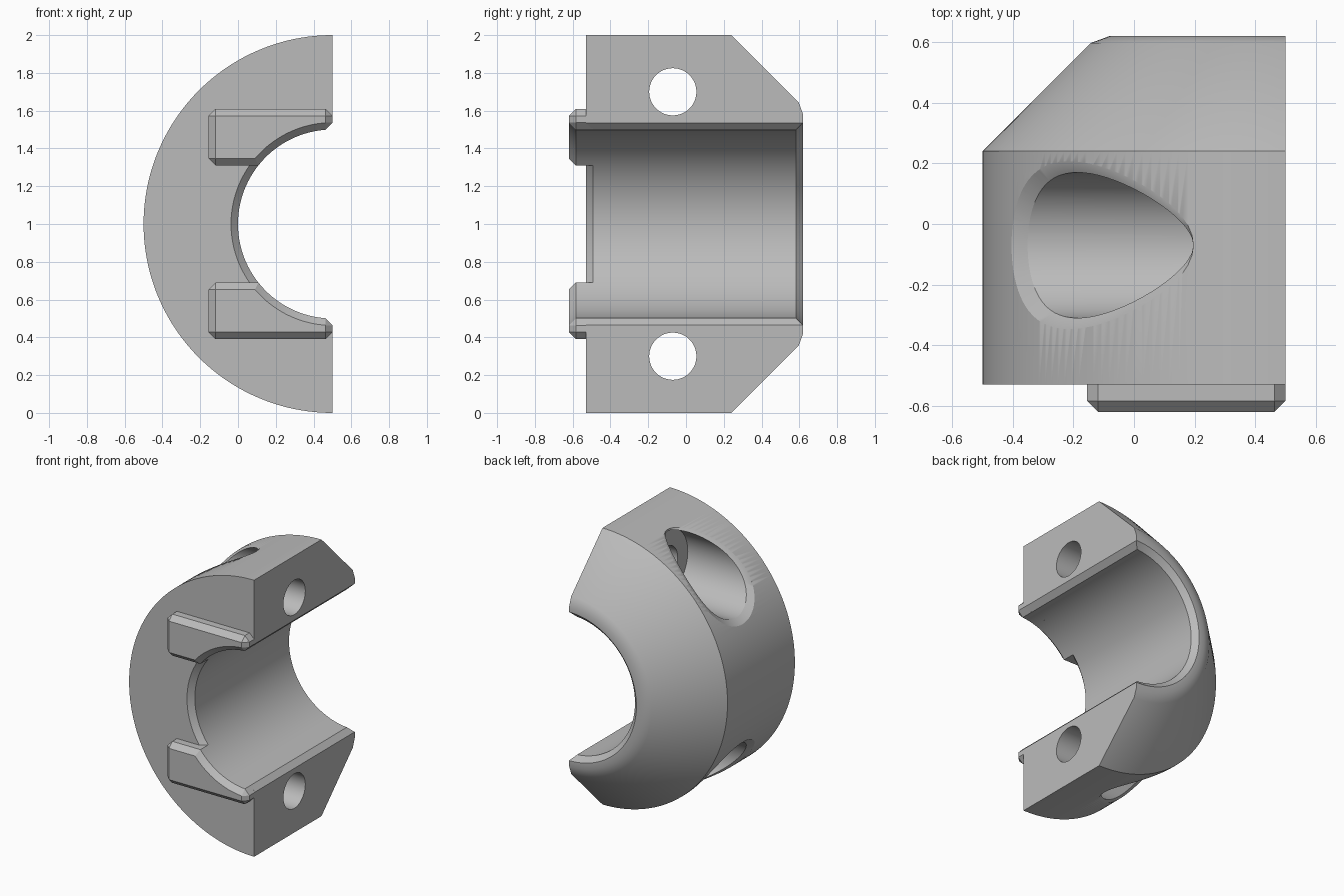
import bpy, bmesh, math
from mathutils import Vector

if "Cube" in bpy.data.objects:
    bpy.data.objects.remove(bpy.data.objects["Cube"])

AXIS_X, AXIS_Z = 0.5, 1.0      # bore axis
OUTER, BORE = 1.0, 0.5
BACK, FRONT = 0.62, -0.53
C = 0.037                      # general chamfer size
HOLE_Y, HOLE_Z = -0.07, 0.70   # bolt position, height relative to the axis

grey = bpy.data.materials.new("plain_grey")
grey.use_nodes = True
colour = (0.5, 0.5, 0.5, 1)
grey.diffuse_color = colour
grey.node_tree.nodes["Principled BSDF"].inputs["Base Color"].default_value = colour


def loft(name, rings):
    """Solid skinned through closed rings, capped at both ends."""
    bm = bmesh.new()
    loops = [[bm.verts.new(p) for p in ring] for ring in rings]
    n = len(loops[0])
    for a, b in zip(loops, loops[1:]):
        for i in range(n):
            j = (i + 1) % n
            bm.faces.new((a[i], a[j], b[j], b[i]))
    bm.faces.new(loops[0])
    bm.faces.new(loops[-1])
    bmesh.ops.remove_doubles(bm, verts=bm.verts, dist=1e-5)
    bmesh.ops.recalc_face_normals(bm, faces=bm.faces)
    mesh = bpy.data.meshes.new(name)
    bm.to_mesh(mesh)
    bm.free()
    mesh.materials.append(grey)
    ob = bpy.data.objects.new(name, mesh)
    bpy.context.collection.objects.link(ob)
    return ob


def activate(ob):
    bpy.ops.object.select_all(action='DESELECT')
    ob.select_set(True)
    bpy.context.view_layer.objects.active = ob


def cut(ob, cutter):
    cutter.hide_render = True
    mod = ob.modifiers.new("cut", 'BOOLEAN')
    mod.operation, mod.solver, mod.object = 'DIFFERENCE', 'EXACT', cutter
    activate(ob)
    bpy.ops.object.modifier_apply(modifier=mod.name)
    bpy.data.objects.remove(cutter)


def smooth(ob):
    activate(ob)
    bpy.ops.object.shade_smooth_by_angle(angle=math.radians(30))


# Half collar: profile (radius, y) swept through a half turn
profile = [(BORE + C, FRONT), (OUTER, FRONT), (OUTER, 0.24), (0.643, 0.597),
           (0.58, BACK), (BORE + C, BACK), (BORE, BACK - C), (BORE, FRONT + C)]
STEPS = 96
rings = []
for k in range(STEPS + 1):
    a = math.pi * (0.5 + k / STEPS)
    rings.append([(AXIS_X + r * math.cos(a), y, AXIS_Z + r * math.sin(a))
                  for r, y in profile])
collar = loft("half_collar", rings)


# Bolt counterbore with an even chamfer where it meets the round outside
def counterbore(s, radius=0.24, seat=0.203, n=64):
    seat_ring, inner, outer, far = [], [], [], []
    for k in range(n):
        a = 2 * math.pi * k / n
        wall = Vector((0, math.cos(a), math.sin(a)))
        y, z = HOLE_Y + radius * wall.y, HOLE_Z + radius * wall.z
        normal = Vector((-math.sqrt(OUTER ** 2 - z * z), 0, z)).normalized()
        along = normal.cross(wall).normalized()
        across = along.cross(normal)
        if across.dot(wall) < 0:
            across.negate()
        into = along.cross(wall)
        if into.x < 0:
            into.negate()
        x = AXIS_X - math.sqrt(OUTER ** 2 - z * z)
        p = Vector((x, y, z))
        q = p + across * C
        q.x = AXIS_X - math.sqrt(OUTER ** 2 - q.z ** 2)
        p += into * C
        p.x = min(p.x, seat - 0.003)
        seat_ring.append((seat, y, AXIS_Z + s * z))
        inner.append((p.x, y, AXIS_Z + s * z))
        outer.append((q.x, q.y, AXIS_Z + s * q.z))
        far.append((-0.8, q.y, AXIS_Z + s * q.z))
    return loft("counterbore_cutter", [seat_ring, inner, outer, far])


def bolt_hole(s, radius=0.125, n=48):
    turns = [2 * math.pi * k / n for k in range(n)]
    return loft("bolt_hole_cutter",
                [[(x, HOLE_Y + radius * math.cos(a),
                   AXIS_Z + s * HOLE_Z + radius * math.sin(a)) for a in turns]
                 for x in (0.1, 0.6)])


# Chamfer along the straight bore edges on the split face
def edge_cutter(s):
    low, high = BORE - 0.034, BORE + 0.056
    section = [(0.43, low), (0.52, high), (0.52, low)]
    return loft("edge_cutter", [[(x, y, AXIS_Z + s * z) for x, z in section]
                                for y in (-0.8, 0.8)])


for side in (1, -1):
    cut(collar, counterbore(side))
    cut(collar, bolt_hole(side))
    cut(collar, edge_cutter(side))
smooth(collar)


# Locating keys on the front face, following the bore on their inner edge
def key_outline(inset):
    c = C - inset
    left, right = -0.155 + inset, AXIS_X - inset
    top, bottom, r = 0.61 - inset, 0.31 + inset, BORE + inset
    pts = [(left, bottom + c), (left, top - c), (left + c, top),
           (right - c, top), (right, top - c), (right, BORE + C)]
    start = math.acos(C / r)
    end = math.asin(bottom / r)
    for k in range(17):
        a = start + (end - start) * k / 16
        pts.append((AXIS_X - r * math.cos(a), r * math.sin(a)))
    return pts + [(left + c, bottom)]


for side, name in ((1, "upper_key"), (-1, "lower_key")):
    key = loft(name, [[(x, y, AXIS_Z + side * z) for x, z in key_outline(i)]
                      for y, i in ((FRONT + C, 0), (-BACK + C, 0), (-BACK, C))])
    smooth(key)
